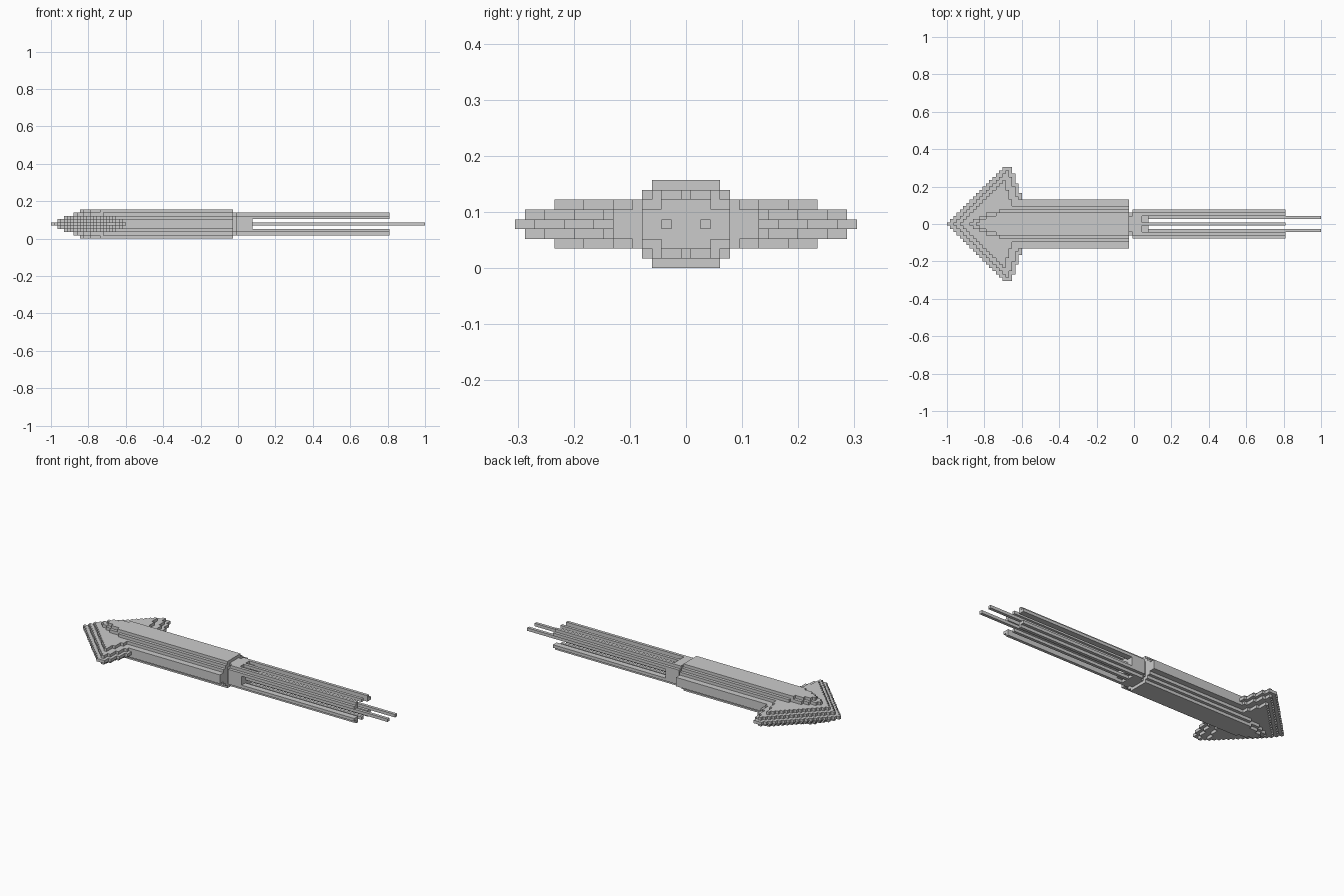
import bpy
import bmesh

cube = bpy.data.objects.get("Cube")
if cube:
    bpy.data.objects.remove(cube, do_unlink=True)

V = 2 / 115   # size of one block
MID = 4       # middle layer of the nine

grey = bpy.data.materials.new("plain grey")
grey.use_nodes = True
GREY = (0.6, 0.6, 0.6, 1)
grey.diffuse_color = GREY
grey.node_tree.nodes["Principled BSDF"].inputs["Base Color"].default_value = GREY


def finish(name, bm):
    bmesh.ops.recalc_face_normals(bm, faces=bm.faces)
    mesh = bpy.data.meshes.new(name)
    bm.to_mesh(mesh)
    bm.free()
    mesh.materials.append(grey)
    obj = bpy.data.objects.new(name, mesh)
    bpy.context.collection.objects.link(obj)
    return obj


def point(bm, col, y, z):
    return bm.verts.new((col * V - 1, y * V, z * V))


def slab(bm, steps, end, low, high):
    """Extrude a mirrored staircase outline; steps are (first column, half width)."""
    side = []
    for i, (col, half) in enumerate(steps):
        stop = steps[i + 1][0] if i + 1 < len(steps) else end
        side += [(col, half), (stop, half)]
    outline = side + [(c, -h) for c, h in reversed(side)]
    face = bm.faces.new([point(bm, c, y, low) for c, y in outline])
    new = bmesh.ops.extrude_face_region(bm, geom=[face])["geom"]
    verts = [g for g in new if isinstance(g, bmesh.types.BMVert)]
    bmesh.ops.translate(bm, verts=verts, vec=(0, 0, (high - low) * V))


def box(bm, col0, col1, y0, y1, z0, z1):
    """One straight block-sided bar."""
    verts = [point(bm, c, y, z) for c in (col0, col1) for y in (y0, y1) for z in (z0, z1)]
    for ids in ((0, 1, 3, 2), (4, 6, 7, 5), (0, 4, 5, 1), (2, 3, 7, 6), (0, 2, 6, 4), (1, 5, 7, 3)):
        bm.faces.new([verts[i] for i in ids])


def layers(offset):
    """The layer above and its twin below the middle."""
    return {MID + offset, MID - offset}


# Arrow-shaped tail fin: layers shrink away from the middle
bm = bmesh.new()
for offset, tip, widest, back in ((0, 0, 17.5, 20), (1, 2, 16.5, 19), (2, 4, 13.5, 18)):
    peak = tip + int(widest)
    steps = [(tip + i, i + 0.5) for i in range(peak - tip + 1)]
    half = widest - (2 if offset < 2 else 3)
    col = back
    while half > 5:
        steps.append((col, half))
        half -= 3
        col += 1
    for z in layers(offset):
        slab(bm, steps, col, z, z + 1)
finish("tail_fin", bm)

# Long mantle with stepped sides and a stepped nose
bm = bmesh.new()
NOSE = {
    4: [(9, 0.5), (10, 1.5), (12, 2.5), (15, 3.5)],
    3: [(7, 0.5), (8, 1.5), (10, 2.5), (12, 3.5), (16, 4.5)],
    2: [(7, 2.5), (10, 3.5), (13, 4.5), (17, 5.5)],
    1: [(10, 4.5), (15, 5.5), (19, 7.5)],
    0: [(10, 4.5), (15, 5.5), (19, 7.5)],
}
for offset, steps in NOSE.items():
    for z in layers(offset):
        slab(bm, steps, 56, z, z + 1)
finish("mantle", bm)

# Head with a slightly narrower front rim
bm = bmesh.new()
slab(bm, [(56, 2.5), (57, 3.5)], 60, 1, 8)
slab(bm, [(56, 3.5), (57, 4.5)], 60, 2, 7)
slab(bm, [(60, 3.5)], 62, 2, 7)
slab(bm, [(60, 4.5)], 62, 3, 6)
finish("head", bm)

# Arms: one above, one below, and one stepped arm in each corner
bm = bmesh.new()
for low in (1, 7):
    box(bm, 60, 104, -0.5, 0.5, low, low + 1)
for side in (-1, 1):
    for tall, short in (((6, 8), (6, 7)), ((1, 3), (2, 3))):
        box(bm, 60, 104, side * 2.5, side * 3.5, *tall)
        box(bm, 60, 104, side * 3.5, side * 4.5, *short)
finish("arms", bm)

# Two long thin tentacles
bm = bmesh.new()
for side in (-1, 1):
    box(bm, 61, 115, side * 1.5, side * 2.5, MID, MID + 1)
finish("tentacles", bm)
